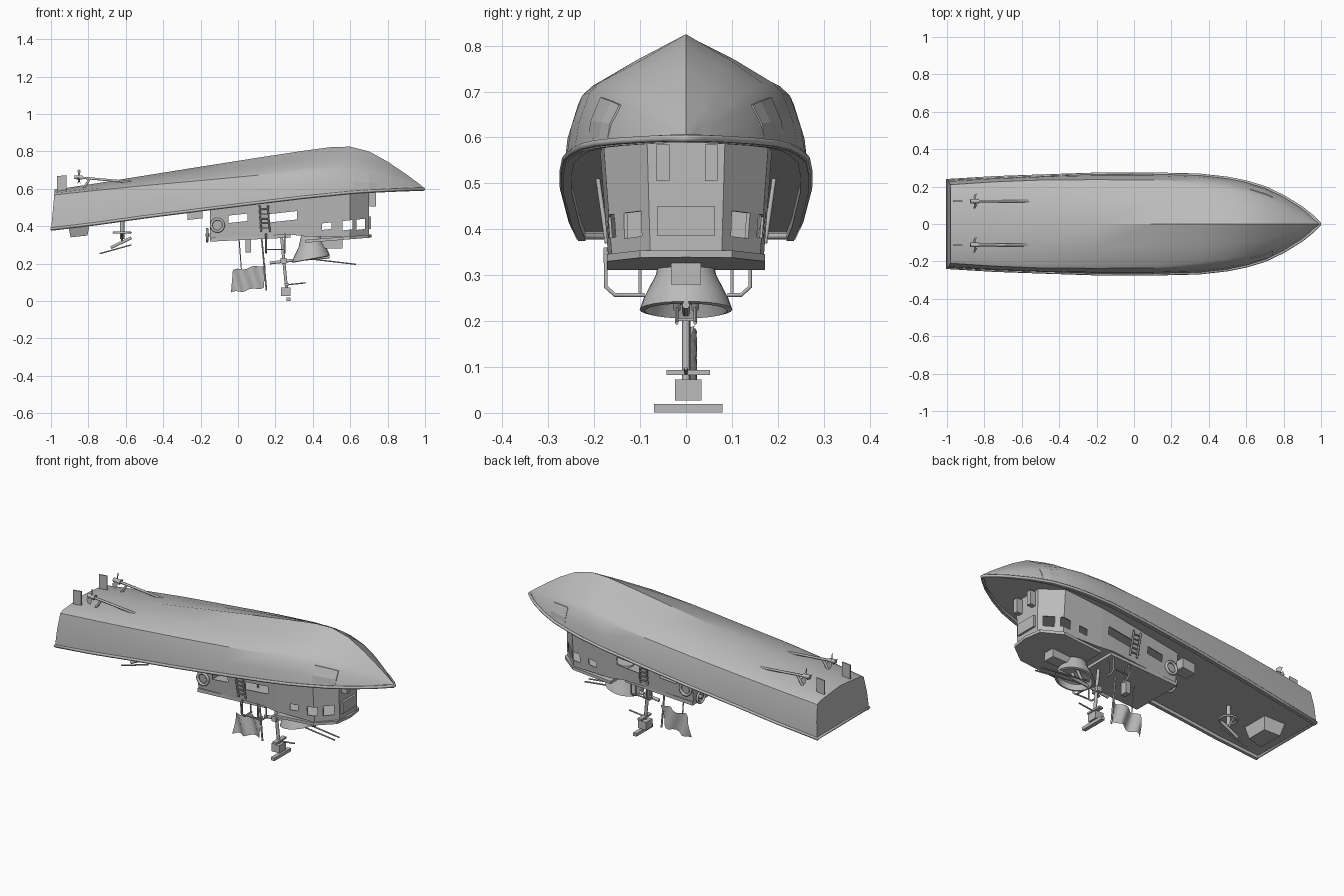
import bpy, bmesh, math
from mathutils import Vector

if "Cube" in bpy.data.objects:
    bpy.data.objects.remove(bpy.data.objects["Cube"])

grey = bpy.data.materials.new("hull_grey")
grey.use_nodes = True
grey.diffuse_color = (0.5, 0.5, 0.5, 1)
grey.node_tree.nodes["Principled BSDF"].inputs["Base Color"].default_value = (0.5, 0.5, 0.5, 1)


def finish(name, bm, smooth=None):
    bmesh.ops.recalc_face_normals(bm, faces=bm.faces[:])
    mesh = bpy.data.meshes.new(name)
    bm.to_mesh(mesh)
    bm.free()
    ob = bpy.data.objects.new(name, mesh)
    bpy.context.collection.objects.link(ob)
    mesh.materials.append(grey)
    if smooth:
        bpy.ops.object.select_all(action="DESELECT")
        ob.select_set(True)
        bpy.context.view_layer.objects.active = ob
        bpy.ops.object.shade_smooth_by_angle(angle=math.radians(smooth))
    return ob


def loft(name, rings, caps=True, smooth=None):
    bm = bmesh.new()
    rows = [[bm.verts.new(p) for p in r] for r in rings]
    n = len(rows[0])
    for a, b in zip(rows, rows[1:]):
        for i in range(n):
            j = (i + 1) % n
            bm.faces.new((a[i], a[j], b[j], b[i]))
    if caps:
        bm.faces.new(rows[0])
        bm.faces.new(rows[-1])
    return finish(name, bm, smooth)


def add_box(bm, c, s, slope=0):
    vs = bmesh.ops.create_cube(bm, size=1)["verts"]
    for v in vs:
        v.co = Vector(c) + Vector([v.co[i] * s[i] for i in range(3)])
        v.co.z += slope * (v.co.x - c[0])


def box(name, c, s, slope=0.0):
    bm = bmesh.new()
    add_box(bm, c, s, slope)
    return finish(name, bm)


def pipe(name, pts, r, cyclic=False):
    cu = bpy.data.curves.new(name, "CURVE")
    cu.dimensions = "3D"
    cu.bevel_depth, cu.bevel_resolution, cu.use_fill_caps = r, 1, True
    sp = cu.splines.new("POLY")
    sp.points.add(len(pts) - 1)
    for p, co in zip(sp.points, pts):
        p.co = (*co, 1)
    sp.use_cyclic_u = cyclic
    ob = bpy.data.objects.new(name, cu)
    bpy.context.collection.objects.link(ob)
    cu.materials.append(grey)
    return ob


def ring(name, c, R, r, axis):
    pts = []
    for i in range(20):
        a = math.tau * i / 20
        u, v = R * math.cos(a), R * math.sin(a)
        off = {"x": (0, u, v), "y": (u, 0, v), "z": (u, v, 0)}[axis]
        pts.append(Vector(c) + Vector(off))
    return pipe(name, pts, r, True)


# Hull stations: x, keel z, chine y, chine z, gunwale y, gunwale z
STATIONS = [
    (-0.98, 0.595, 0.21, 0.575, 0.235, 0.375), (-0.75, 0.63, 0.225, 0.60, 0.248, 0.405),
    (-0.5, 0.67, 0.235, 0.625, 0.257, 0.44), (-0.2, 0.718, 0.237, 0.652, 0.267, 0.478),
    (0.1, 0.765, 0.235, 0.68, 0.268, 0.515), (0.35, 0.803, 0.226, 0.70, 0.262, 0.545),
    (0.5, 0.823, 0.21, 0.705, 0.245, 0.56), (0.6, 0.825, 0.187, 0.703, 0.225, 0.57),
    (0.7, 0.80, 0.157, 0.69, 0.195, 0.577), (0.8, 0.745, 0.115, 0.667, 0.147, 0.582),
    (0.9, 0.677, 0.063, 0.635, 0.085, 0.586), (0.96, 0.633, 0.025, 0.613, 0.036, 0.588),
    (0.993, 0.607, 0.002, 0.6, 0.004, 0.588)]


def station(x):
    for a, b in zip(STATIONS, STATIONS[1:]):
        if x <= b[0]:
            t = (x - a[0]) / (b[0] - a[0])
            return [p + (q - p) * t for p, q in zip(a, b)]


def hull_ring(x, kz, cy, cz, gy, gz):
    lip, dz = gy * 0.93, gz + 0.018
    half = [(cy * 0.5, kz + (cz - kz) * 0.45), (cy * 0.9, kz + (cz - kz) * 0.88), (cy, cz - 0.008),
            ((cy + gy) / 2 + gy * 0.025, (cz + gz) / 2), (gy, gz), (lip, gz), (lip, dz)]
    pts = [(0, kz)] + half + [(0, dz)] + [(-y, z) for y, z in reversed(half)]
    # transom rakes aft towards the gunwale
    rake = 0.09 if x < -0.9 else 0
    return [(x - rake * (kz - z), y, z) for y, z in pts]


loft("hull", [hull_ring(*s) for s in STATIONS], smooth=28)
edge = [(s[0] - (0.018 if s[0] < -0.9 else 0), s[4], s[5] + 0.01) for s in STATIONS]
pipe("rubbing_strake", edge + [(x, -y, z) for x, y, z in reversed(edge)], 0.008, True)

# Thin bow plates following the hull side
for side in (-1, 1):
    rings = []
    for x in (0.62, 0.66, 0.7, 0.74):
        _, kz, cy, cz, gy, gz = station(x)
        col = []
        for t, out in ((0.2, 0.002), (0.5, 0.008), (0.9, 0.002), (0.9, -0.004), (0.5, -0.002), (0.2, -0.004)):
            col.append((x, side * (gy + (cy - gy) * t + out), gz + (cz - gz) * t))
        rings.append(col)
    loft("bow_plate", rings)

# Deckhouse shell: x, deck half width, roof half width, deck z, roof z
CABIN = [(-0.15, 0.165, 0.145, 0.51, 0.335), (0.28, 0.186, 0.168, 0.56, 0.355),
         (0.36, 0.187, 0.17, 0.57, 0.345), (0.6, 0.18, 0.162, 0.59, 0.345), (0.7, 0.085, 0.078, 0.6, 0.352)]
cabin = loft("deckhouse", [[(x, a, d), (x, b, r), (x, -b, r), (x, -a, d)] for x, a, b, d, r in CABIN])
sol = cabin.modifiers.new("walls", "SOLIDIFY")
sol.thickness, sol.offset = 0.008, -1
bm = bmesh.new()
for x, z, w, h in ((0.0, 0.442, 0.1, 0.04), (0.24, 0.45, 0.15, 0.045), (0.475, 0.4, 0.05, 0.035),
                   (0.585, 0.405, 0.055, 0.05), (0.657, 0.41, 0.045, 0.055)):
    add_box(bm, (x, 0, z), (w, 0.6, h), 0.11)
cutter = finish("window_cutter", bm)
cutter.hide_render = True
cut = cabin.modifiers.new("windows", "BOOLEAN")
cut.object, cut.solver = cutter, "EXACT"
bpy.ops.object.select_all(action="DESELECT")
cabin.select_set(True)
bpy.context.view_layer.objects.active = cabin
for m in ("walls", "windows"):
    bpy.ops.object.modifier_apply(modifier=m)
bpy.data.objects.remove(cutter)

# Roof brow, windscreen, deck bitts and roof mount
brow = [(0.36, 0.172), (0.6, 0.172), (0.7, 0.1), (0.715, 0.0)]
outline = brow + [(x, -y) for x, y in reversed(brow[:-1])]
loft("roof_brow", [[(x, y, z + 0.08 * (x - 0.5)) for x, y in outline] for z in (0.322, 0.338)])
box("windscreen", (0.703, 0, 0.418), (0.018, 0.125, 0.065))
box("roof_mount", (0.5, 0, 0.315), (0.12, 0.065, 0.07))
for y in (-0.05, 0.055):
    box("deck_bitt", (0.72, y, 0.545), (0.035, 0.028, 0.08))
box("cabin_roof_rim", (0.065, 0, 0.338), (0.43, 0.31, 0.02), 0.05)

# Side fittings on the deckhouse
for s in (-1, 1):
    ring("life_ring", (-0.11, s * 0.162, 0.405), 0.033, 0.008, "y")
    for x in (0.115, 0.16):
        pipe("ladder_rail", [(x, s * 0.192, 0.51), (x + 0.01, s * 0.172, 0.37)], 0.005)
    for k in range(5):
        z = 0.39 + 0.025 * k
        y = s * (0.175 + 0.14 * (z - 0.39))
        pipe("ladder_rung", [(0.115, y, z), (0.165, y, z)], 0.004)
    outer = 0.175 if s < 0 else 0.14
    for x in (0.15, 0.25):
        pipe("roof_rail", [(x, s * outer, 0.36), (x, s * outer, 0.275), (x, s * (outer - 0.02), 0.257),
                           (x, s * 0.09, 0.257)], 0.005)
        pipe("rail_post", [(x, s * 0.1, 0.345), (x, s * 0.1, 0.257)], 0.004)
    pipe("rail_bar", [(0.15, s * outer, 0.275), (0.25, s * outer, 0.275)], 0.004)
ring("aft_wheel", (-0.165, 0.1, 0.352), 0.033, 0.007, "x")
pipe("aft_axle", [(-0.175, 0.1, 0.352), (-0.13, 0.1, 0.352)], 0.01)
box("deck_locker", (-0.23, 0.12, 0.465), (0.08, 0.07, 0.055), 0.11)
box("vent", (0.055, 0, 0.3), (0.03, 0.04, 0.08))

# Round gun tub, tilted with the deck, and its gun
TUB = [(0.37, 0.05), (0.3, 0.066), (0.25, 0.092), (0.225, 0.101), (0.222, 0.09), (0.25, 0.08), (0.27, 0.01)]
angles = [math.tau * i / 24 for i in range(24)]
loft("gun_tub", [[(0.39 + r * math.cos(a), r * math.sin(a), z + 0.18 * r * math.cos(a)) for a in angles]
                 for z, r in TUB], smooth=35)
pipe("gun_body", [(0.17, 0, 0.203), (0.33, 0, 0.222), (0.49, 0, 0.235)], 0.009)
for y in (-0.02, 0.02):
    pipe("gun_barrel", [(0.3, y, 0.235), (0.63, y, 0.196)], 0.004)
    pipe("gun_leg", [(0.36, y, 0.225), (0.39, y, 0.27)], 0.008)

# Mast with crossarms and radar scanner
pipe("mast", [(0.23, 0, 0.37), (0.26, 0, 0.06)], 0.009)
box("mast_bracket", (0.243, 0, 0.215), (0.03, 0.045, 0.03))
box("crossarm", (0.26, 0.005, 0.088), (0.025, 0.095, 0.01))
pipe("aerial", [(0.25, 0, 0.085), (0.36, 0, 0.097)], 0.004)
box("radar_housing", (0.255, 0.005, 0.05), (0.05, 0.058, 0.045))
box("radar_scanner", (0.27, 0.005, 0.01), (0.022, 0.15, 0.018))

# Flag, staff and halyard
pipe("flag_staff", [(0.12, 0.005, 0.41), (0.152, 0.005, 0.055)], 0.005)
pipe("halyard", [(0.005, 0.005, 0.34), (0.018, 0.005, 0.17)], 0.003)
bm = bmesh.new()
bmesh.ops.create_grid(bm, x_segments=14, y_segments=6, size=0.5)
for v in bm.verts:
    u, w = v.co.x, v.co.y
    v.co = (0.055 + 0.175 * u + 0.01 * w, 0.01 + 0.014 * math.sin(11 * u + 3 * w),
            0.118 + 0.12 * w + 0.028 * u + 0.005 * math.sin(12 * u))
finish("flag", bm, 60)

# Stern gun with ring mount and the stern hatch
pipe("stern_pedestal", [(-0.62, 0, 0.45), (-0.62, 0, 0.33)], 0.012)
ring("stern_gun_ring", (-0.62, 0, 0.365), 0.045, 0.006, "z")
for s in (-1, 1):
    pipe("stern_gun_strut", [(-0.62, s * 0.045, 0.365), (-0.62, 0, 0.32)], 0.005)
pipe("stern_gun", [(-0.57, 0, 0.338), (-0.68, 0, 0.285)], 0.009)
pipe("stern_gun_barrel", [(-0.57, 0, 0.3), (-0.74, 0, 0.253)], 0.004)
loft("stern_hatch", [[(-0.85 + a * sx, sy, z + 0.11 * a * sx) for sx, sy in
                      ((-1, -b), (1, -b * 0.8), (1, b * 0.8), (-1, b))]
                     for z, a, b in ((0.42, 0.06, 0.1), (0.345, 0.045, 0.075))])

# Twin shafts, struts, propellers and rudders
for y in (-0.112, 0.122):
    pipe("propeller_shaft", [(-0.54, y, 0.633), (-0.7, y, 0.647), (-0.87, y, 0.662)], 0.007)
    pipe("shaft_strut", [(-0.79, y, 0.657), (-0.83, y, 0.595)], 0.007)
    pipe("propeller_hub", [(-0.83, y, 0.659), (-0.875, y, 0.662)], 0.012)
    for k in range(3):
        a = math.tau * k / 3 + math.pi / 2
        ca, sa = math.cos(a), math.sin(a)
        bm = bmesh.new()
        blade = [bm.verts.new((-0.85 + t * 0.45, y + r * ca - t * sa, 0.66 + r * sa + t * ca))
                 for r, t in ((0.006, -0.006), (0.036, -0.018), (0.045, 0.0), (0.036, 0.018), (0.006, 0.006))]
        bm.faces.new(blade)
        finish("propeller_blade", bm)
    box("rudder", (-0.942, y, 0.63), (0.052, 0.007, 0.08), 0.1)
